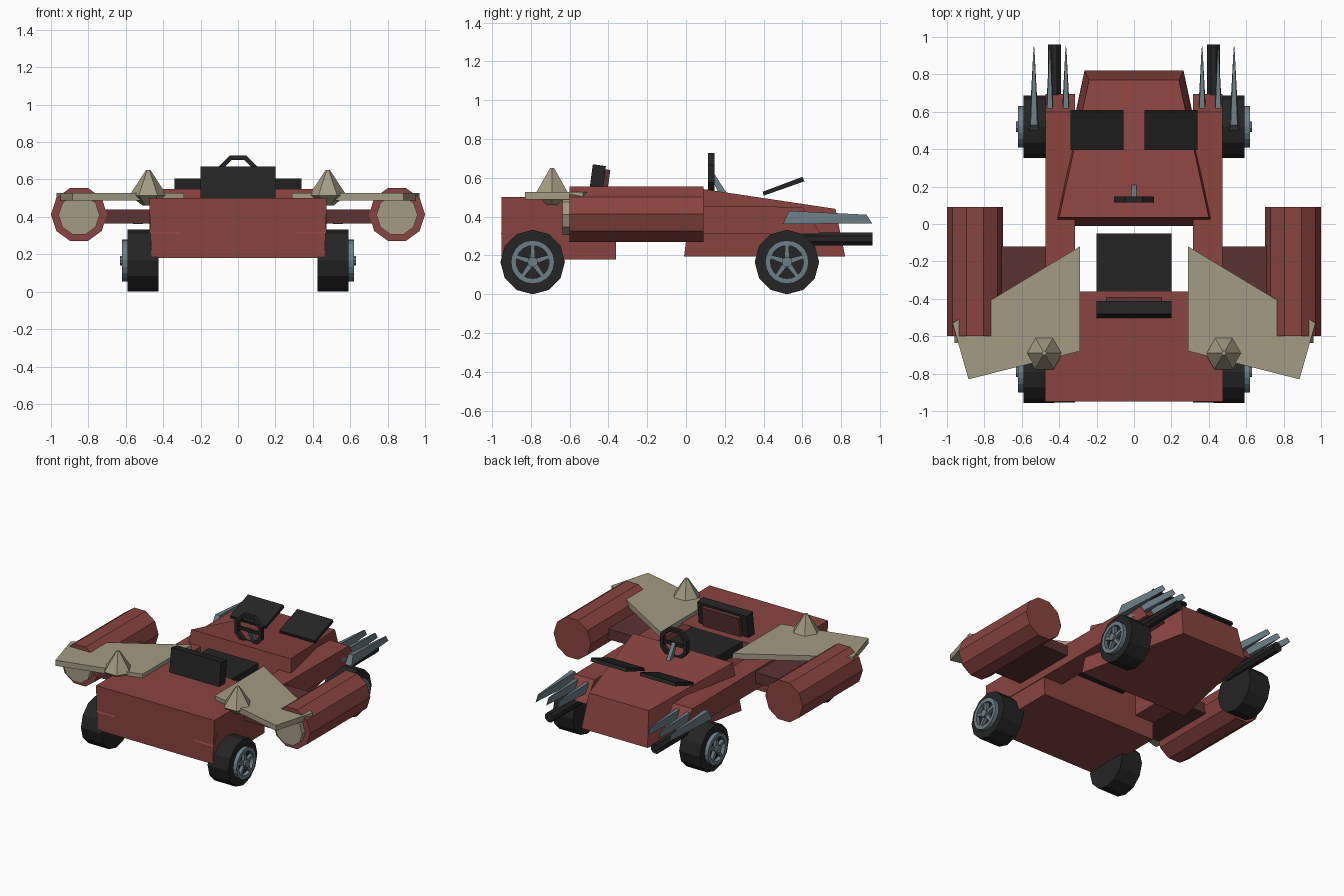
import bpy, bmesh, math
from mathutils import Vector

if "Cube" in bpy.data.objects:
    bpy.data.objects.remove(bpy.data.objects["Cube"])


def material(name, rgb):
    m = bpy.data.materials.new(name)
    m.diffuse_color = (*rgb, 1)
    m.use_nodes = True
    m.node_tree.nodes["Principled BSDF"].inputs["Base Color"].default_value = m.diffuse_color
    return m


RED = material("red_paint", (0.255, 0.058, 0.050))
MAROON = material("dark_maroon", (0.105, 0.032, 0.032))
BLACK = material("black", (0.018, 0.018, 0.018))
STEEL = material("blue_steel", (0.150, 0.212, 0.240))
TAN = material("tan_bone", (0.365, 0.325, 0.225))


def finish(name, bm, mat):
    bmesh.ops.recalc_face_normals(bm, faces=bm.faces[:])
    me = bpy.data.meshes.new(name)
    bm.to_mesh(me)
    bm.free()
    me.materials.append(mat)
    ob = bpy.data.objects.new(name, me)
    bpy.context.collection.objects.link(ob)
    return ob


def hull(name, pts, mat):
    """Convex solid around a few points."""
    bm = bmesh.new()
    for p in pts:
        bm.verts.new(p)
    bmesh.ops.convex_hull(bm, input=bm.verts[:])
    bmesh.ops.dissolve_limit(bm, angle_limit=0.01, verts=bm.verts[:], edges=bm.edges[:])
    return finish(name, bm, mat)


def box(name, x0, x1, y0, y1, z0, z1, mat):
    return hull(name, [(x, y, z) for x in (x0, x1) for y in (y0, y1) for z in (z0, z1)], mat)


def slab(name, yz, x0, x1, mat):
    """Side profile extruded across x."""
    return hull(name, [(x, y, z) for x in (x0, x1) for y, z in yz], mat)


def place(axis, c, a, b, h):
    """Point in the plane across an axis: a, b in plane, h along the axis."""
    v = {'X': (h, a, b), 'Y': (a, h, b), 'Z': (a, b, h)}[axis]
    return Vector(c) + Vector(v)


def drum(name, axis, c, r, h0, h1, n, mat, r1=None, phase=0.0):
    pts = []
    for rad, h in ((r, h0), (r if r1 is None else r1, h1)):
        for i in range(n):
            t = phase + 2 * math.pi * i / n
            pts.append(place(axis, c, rad * math.cos(t), rad * math.sin(t), h))
    return hull(name, pts, mat)


def ring(name, axis, c, ro, ri, h0, h1, n, mat, phase=0.0):
    bm = bmesh.new()
    loops = []
    for i in range(n):
        t = phase + 2 * math.pi * i / n
        loops.append([bm.verts.new(place(axis, c, r * math.cos(t), r * math.sin(t), h))
                      for r, h in ((ro, h0), (ro, h1), (ri, h1), (ri, h0))])
    for i in range(n):
        p, q = loops[i], loops[(i + 1) % n]
        for k in range(4):
            m = (k + 1) % 4
            bm.faces.new((p[k], p[m], q[m], q[k]))
    return finish(name, bm, mat)


# Main body: tail block and tapered nose
hull("tail_block", [(s * x, y, z) for s in (-1, 1) for y in (-0.95, -0.36)
                    for x, z in ((0.463, 0.18), (0.475, 0.50))], RED)
hull("nose", [(s * x, y, z) for s in (-1, 1) for x, y, z in
              ((0.44, -0.01, 0.195), (0.265, 0.82, 0.195),
               (0.40, 0.035, 0.55), (0.24, 0.77, 0.44))], RED)

# Seat
box("seat_cushion", -0.2, 0.2, -0.40, -0.05, 0.43, 0.50, BLACK)
slab("seat_back", [(-0.505, 0.48), (-0.48, 0.67), (-0.413, 0.66), (-0.435, 0.48)], -0.2, 0.2, BLACK)
slab("seat_pad", [(-0.44, 0.50), (-0.42, 0.645), (-0.39, 0.64), (-0.41, 0.50)], -0.15, 0.15, MAROON)

# Steering wheel and column
ring("steering_wheel", 'Y', (0, 0.13, 0.62), 0.117, 0.09, -0.016, 0.016, 8, BLACK, math.pi / 8)
box("steering_spoke", -0.1, 0.1, 0.12, 0.14, 0.605, 0.625, BLACK)
slab("steering_column", [(0.13, 0.60), (0.14, 0.63), (0.21, 0.52), (0.17, 0.52)], -0.014, 0.014, STEEL)

for s, side in ((-1, "left"), (1, "right")):
    # Side rail running the full length
    slab(side + "_rail", [(-0.955, 0.31), (-0.87, 0.46), (0.60, 0.45), (0.695, 0.31)],
         s * 0.315, s * 0.472, RED)

    # Side pod with tan cap and link to the body
    drum(side + "_pod", 'Y', (s * 0.85, 0, 0.413), 0.15, -0.60, 0.09, 10, RED)
    drum(side + "_pod_cap", 'Y', (s * 0.85, 0, 0.41), 0.11, -0.635, -0.59, 10, TAN)
    box(side + "_pod_link", s * 0.46, s * 0.74, -0.60, -0.12, 0.365, 0.44, MAROON)

    # Swept wing plate with a spiked stud
    hull(side + "_wing", [(s * x, y, z) for z in (0.488, 0.528) for x, y in
                          ((0.29, -0.12), (0.97, -0.53), (0.885, -0.83), (0.29, -0.68))], TAN)
    stud = (s * 0.48, -0.69, 0)
    drum(side + "_stud", 'Z', stud, 0.10, 0.515, 0.65, 6, TAN, r1=0.012)
    drum(side + "_stud_base", 'Z', stud, 0.03, 0.46, 0.515, 6, TAN, r1=0.10)

    # Tilted hood plate
    slab(side + "_hood_plate", [(0.40, 0.508), (0.395, 0.528), (0.60, 0.605), (0.61, 0.582)],
         s * 0.055, s * 0.34, BLACK)

    # Pipe and three blades at the nose
    drum(side + "_pipe", 'Y', (s * 0.425, 0, 0.285), 0.037, 0.45, 0.96, 8, BLACK, phase=math.pi / 8)
    for i, x in enumerate((0.364, 0.45, 0.535)):
        x *= s
        hull(f"{side}_blade_{i}", [(x - 0.026, 0.50, 0.362), (x + 0.026, 0.50, 0.362),
                                   (x - 0.018, 0.53, 0.43), (x + 0.018, 0.53, 0.43),
                                   (x - 0.003, 0.93, 0.41), (x + 0.003, 0.93, 0.41),
                                   (x, 0.96, 0.365)], STEEL)

    # Wheels with five-spoke rims
    for y, end in ((-0.79, "tail"), (0.52, "nose")):
        n = f"{side}_{end}_"
        c = (0, y, 0.166)
        drum(n + "tyre", 'X', c, 0.166, s * 0.425, s * 0.592, 12, BLACK, phase=math.pi / 2)
        ring(n + "rim", 'X', c, 0.112, 0.085, s * 0.58, s * 0.62, 20, STEEL)
        drum(n + "hub", 'X', c, 0.027, s * 0.58, s * 0.63, 10, STEEL)
        for k in range(5):
            t = math.pi / 2 + 2 * math.pi * k / 5
            d, e = (math.cos(t), math.sin(t)), (-math.sin(t), math.cos(t))
            hull(f"{n}spoke_{k}", [place('X', c, r * d[0] + w * e[0], r * d[1] + w * e[1], s * h)
                                   for r, w0 in ((0.015, 0.014), (0.09, 0.009))
                                   for w in (-w0, w0) for h in (0.585, 0.615)], STEEL)
